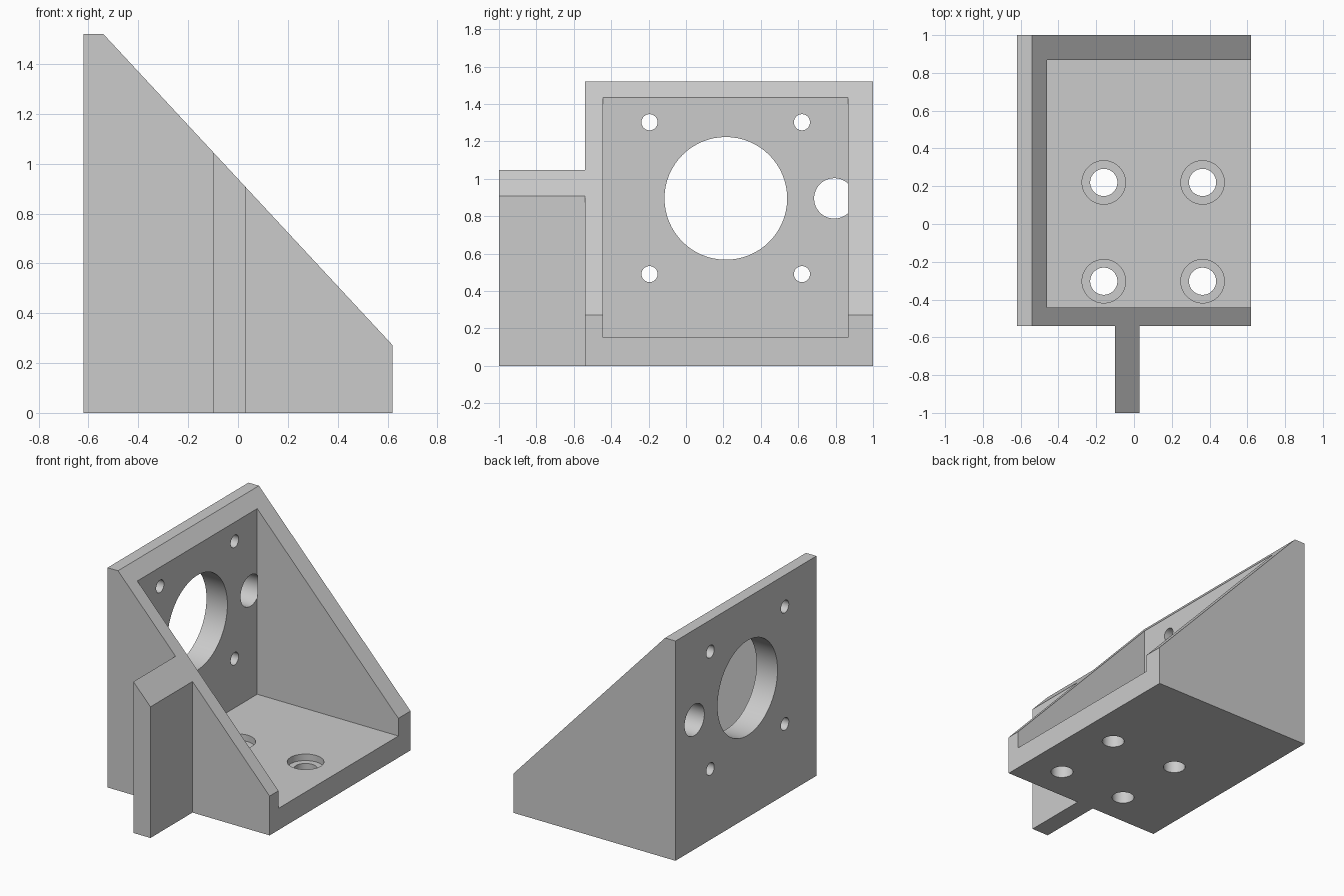
import bpy
import bmesh
from math import radians
from mathutils import Matrix, Vector

cube = bpy.data.objects.get("Cube")
if cube:
    bpy.data.objects.remove(cube, do_unlink=True)

# Single grey material
grey = bpy.data.materials.new("light_grey")
grey.use_nodes = True
colour = (0.6, 0.6, 0.6, 1)
grey.diffuse_color = colour
grey.node_tree.nodes["Principled BSDF"].inputs["Base Color"].default_value = colour

# Main dimensions
HALF_X = 0.62          # half width
WALL_X = -0.46         # inner face of the mounting plate
FRONT, BACK = -0.54, 1.0
TOP, LIP = 1.52, 0.272
CREST = -0.54          # where the slope starts
FLOOR = 0.15


def slope(x):
    """Height of the sloping edge at x."""
    return TOP + (x - CREST) * (LIP - TOP) / (HALF_X - CREST)


def link(name, bm):
    bmesh.ops.recalc_face_normals(bm, faces=bm.faces)
    mesh = bpy.data.meshes.new(name)
    bm.to_mesh(mesh)
    bm.free()
    mesh.materials.append(grey)
    obj = bpy.data.objects.new(name, mesh)
    bpy.context.collection.objects.link(obj)
    return obj


def prism(name, profile, y0, y1):
    """Extrude an x-z profile along y."""
    bm = bmesh.new()
    face = bm.faces.new([bm.verts.new((x, y0, z)) for x, z in profile])
    ext = bmesh.ops.extrude_face_region(bm, geom=[face])
    moved = [g for g in ext["geom"] if isinstance(g, bmesh.types.BMVert)]
    bmesh.ops.translate(bm, verts=moved, vec=(0, y1 - y0, 0))
    return link(name, bm)


def cylinder(name, start, end, radius, sides=64):
    start, end = Vector(start), Vector(end)
    axis = end - start
    turn = Vector((0, 0, 1)).rotation_difference(axis).to_matrix().to_4x4()
    bm = bmesh.new()
    bmesh.ops.create_cone(bm, cap_ends=True, segments=sides, radius1=radius,
                          radius2=radius, depth=axis.length,
                          matrix=Matrix.Translation((start + end) / 2) @ turn)
    return link(name, bm)


def cut(obj, cutter):
    cutter.hide_render = True
    mod = obj.modifiers.new("cut", 'BOOLEAN')
    mod.operation = 'DIFFERENCE'
    mod.solver = 'EXACT'
    mod.object = cutter
    bpy.context.view_layer.objects.active = obj
    bpy.ops.object.modifier_apply(modifier=mod.name)
    bpy.data.objects.remove(cutter, do_unlink=True)


# Bracket body with its open pocket
bracket = prism("bracket_body", [(-HALF_X, 0), (HALF_X, 0), (HALF_X, LIP),
                                 (CREST, TOP), (-HALF_X, TOP)], FRONT, BACK)
cut(bracket, prism("pocket_cutter", [(WALL_X, FLOOR), (1, FLOOR), (1, 2), (WALL_X, 2)],
                   -0.443, 0.867))

# Holes through the upright plate: bore, cable hole and four screw holes
plate_holes = [(0.213, 0.895, 0.328), (0.793, 0.895, 0.108)]
plate_holes += [(y, z, 0.043) for y in (-0.195, 0.62) for z in (0.49, 1.302)]
for y, z, r in plate_holes:
    cut(bracket, cylinder("plate_hole_cutter", (-0.8, y, z), (WALL_X + 0.001, y, z), r))

# Counterbored holes through the floor
for x in (-0.16, 0.363):
    for y in (-0.303, 0.22):
        cut(bracket, cylinder("floor_hole_cutter", (x, y, -0.1), (x, y, 0.25), 0.072))
        cut(bracket, cylinder("counterbore_cutter", (x, y, FLOOR - 0.045), (x, y, 0.25), 0.115))

# Front fin, its top following the slope
X0, X1 = -0.1, 0.03
fin = prism("front_fin", [(X0, 0), (X1, 0), (X1, slope(X1)), (X0, slope(X0))], -1, FRONT)

# Smooth hole walls, sharp edges elsewhere
for obj in (bracket, fin):
    bpy.ops.object.select_all(action='DESELECT')
    obj.select_set(True)
    bpy.context.view_layer.objects.active = obj
    bpy.ops.object.shade_smooth_by_angle(angle=radians(30))
